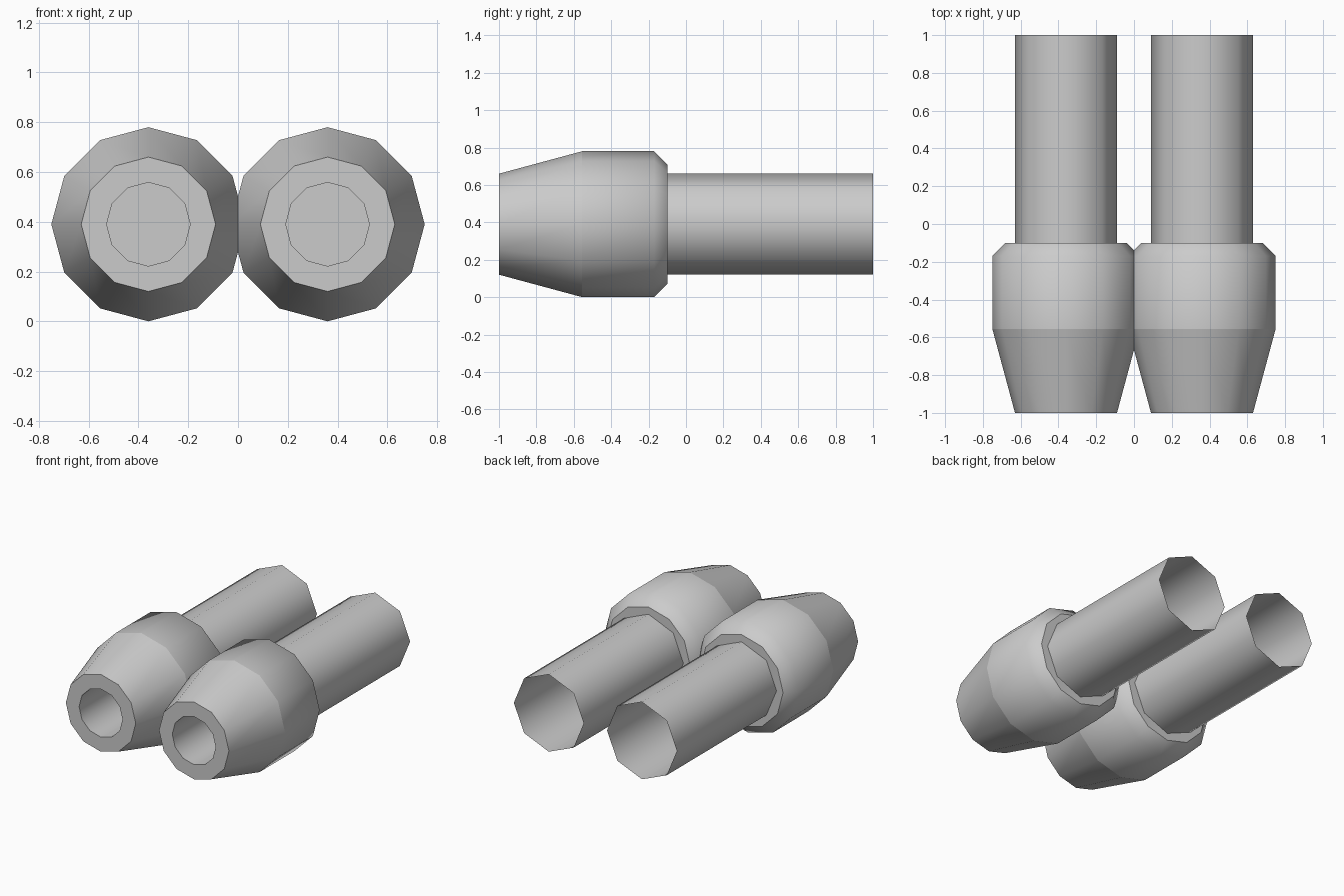
import bpy
import bmesh
from math import cos, sin, tau

if "Cube" in bpy.data.objects:
    bpy.data.objects.remove(bpy.data.objects["Cube"])

AXIS_X, AXIS_Z = 0.36, 0.39

grey = bpy.data.materials.new("plain grey")
grey.use_nodes = True
COLOUR = (0.6, 0.6, 0.6, 1)
grey.diffuse_color = COLOUR
grey.node_tree.nodes["Principled BSDF"].inputs["Base Color"].default_value = COLOUR


def lathe(name, side, profile, sides, sharp=(), cap_start=False, cap_end=False):
    """Sweep (radius, y) points around the y axis; rings listed in sharp get hard edges."""
    bm = bmesh.new()
    rings = [[bm.verts.new((r * cos(tau * i / sides), y, r * sin(tau * i / sides)))
              for i in range(sides)] for r, y in profile]
    for a, b in zip(rings, rings[1:]):
        for i in range(sides):
            j = (i + 1) % sides
            bm.faces.new((a[i], a[j], b[j], b[i])).smooth = True
    if cap_start:
        bm.faces.new(rings[0])
    if cap_end:
        bm.faces.new(rings[-1][::-1])
    for k in sharp:
        for i in range(sides):
            bm.edges.get((rings[k][i], rings[k][(i + 1) % sides])).smooth = False
    bm.normal_update()
    bmesh.ops.recalc_face_normals(bm, faces=bm.faces)
    mesh = bpy.data.meshes.new(name)
    bm.to_mesh(mesh)
    bm.free()
    mesh.materials.append(grey)
    obj = bpy.data.objects.new(name, mesh)
    obj.location = (side * AXIS_X, 0, AXIS_Z)
    bpy.context.collection.objects.link(obj)


for label, side in (("left", 1), ("right", -1)):
    # Tapered nozzle: bore floor, bore, front rim, cone, barrel, rear chamfer, back
    nozzle = [(0.168, -0.55), (0.168, -1), (0.27, -1), (0.39, -0.555),
              (0.39, -0.17), (0.32, -0.1)]
    lathe(label + "_nozzle", side, nozzle, 12, sharp=(0, 1, 2, 3, 5),
          cap_start=True, cap_end=True)
    # Thin open-ended rear tube
    lathe(label + "_tube", side, [(0.27, -0.1), (0.27, 1)], 8)
